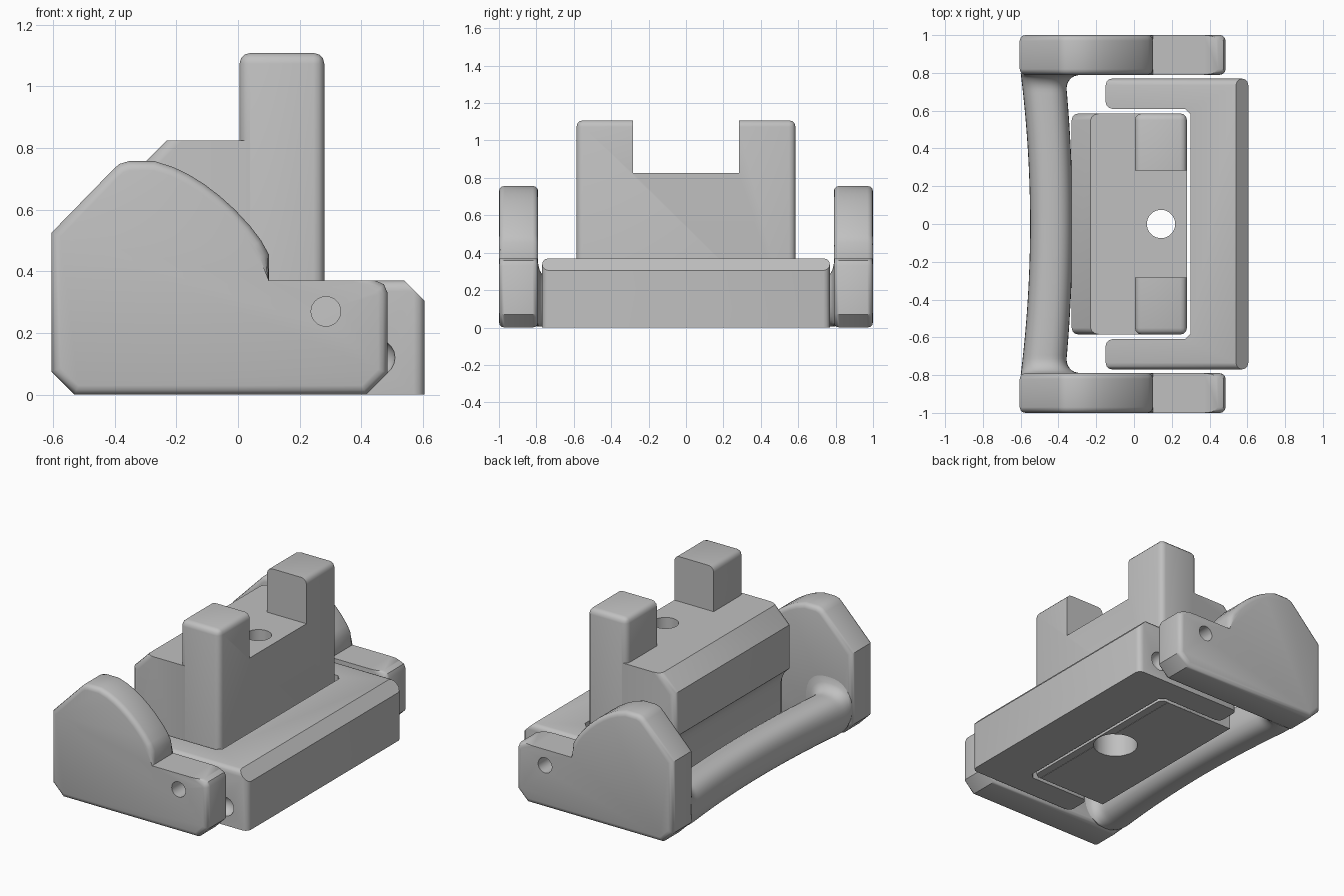
import bpy, bmesh, math
from mathutils import Matrix

cube = bpy.data.objects.get("Cube")
if cube:
    bpy.data.objects.remove(cube, do_unlink=True)

grey = bpy.data.materials.new("plain grey")
grey.use_nodes = True
grey.diffuse_color = (0.53, 0.53, 0.53, 1)
bsdf = next(n for n in grey.node_tree.nodes if n.type == 'BSDF_PRINCIPLED')
bsdf.inputs["Base Color"].default_value = (0.53, 0.53, 0.53, 1)


def finish(name, bm):
    bmesh.ops.recalc_face_normals(bm, faces=bm.faces)
    mesh = bpy.data.meshes.new(name)
    bm.to_mesh(mesh)
    bm.free()
    mesh.materials.append(grey)
    ob = bpy.data.objects.new(name, mesh)
    bpy.context.collection.objects.link(ob)
    return ob


def prism(name, pts, axis, lo, hi, pick=None, width=0.035, segments=3):
    """Extrude an outline along y or z, rounding the edges chosen by pick."""
    bm = bmesh.new()
    place = (lambda p, t: (p[0], t, p[1])) if axis == 'y' else (lambda p, t: (p[0], p[1], t))
    a, b = [[bm.verts.new(place(p, t)) for p in pts] for t in (lo, hi)]
    bm.faces.new(a)
    bm.faces.new(b)
    n = len(pts)
    for i in range(n):
        j = (i + 1) % n
        bm.faces.new((a[i], a[j], b[j], b[i]))
    bmesh.ops.recalc_face_normals(bm, faces=bm.faces)
    if pick:
        edges = [e for e in bm.edges if pick(e.verts[0].co, e.verts[1].co)]
        bmesh.ops.bevel(bm, geom=edges, offset=width, segments=segments,
                        profile=0.5, affect='EDGES', clamp_overlap=True)
    return finish(name, bm)


def box(name, x, y, z, pick=None):
    pts = [(x[0], y[0]), (x[1], y[0]), (x[1], y[1]), (x[0], y[1])]
    return prism(name, pts, 'z', z[0], z[1], pick)


def cylinder(name, r, lo, hi, axis, u, v):
    ring = [(u + r * math.cos(i * math.tau / 32), v + r * math.sin(i * math.tau / 32))
            for i in range(32)]
    return prism(name, ring, axis, lo, hi)


def combine(ob, other, operation):
    mod = ob.modifiers.new("combine", 'BOOLEAN')
    mod.operation, mod.object, mod.solver = operation, other, 'EXACT'
    bpy.context.view_layer.objects.active = ob
    bpy.ops.object.modifier_apply(modifier=mod.name)
    bpy.data.objects.remove(other, do_unlink=True)


def smooth(ob):
    bpy.ops.object.select_all(action='DESELECT')
    ob.select_set(True)
    bpy.context.view_layer.objects.active = ob
    bpy.ops.object.shade_smooth_by_angle(angle=math.radians(32))


def upright(a, b):
    return abs(a.z - b.z) > 0.05 and abs(a.x - b.x) < 0.01 and abs(a.y - b.y) < 0.01


# Side plates with a curved shoulder and a pivot hole
outline = [(-0.53, 0), (-0.605, 0.075), (-0.605, 0.525), (-0.405, 0.73), (-0.385, 0.748),
           (-0.355, 0.757), (-0.27, 0.757),
           (-0.21, 0.738), (-0.16, 0.714), (-0.11, 0.683), (-0.06, 0.645), (-0.01, 0.6),
           (0.04, 0.546), (0.075, 0.5), (0.1, 0.455), (0.1, 0.37), (0.445, 0.37),
           (0.473, 0.358), (0.485, 0.33), (0.485, 0.07), (0.415, 0)]


def plate_rim(a, b):
    step = a.z > 0.365 and b.z > 0.365 and max(a.x, b.x) > 0.11
    return abs(a.y - b.y) < 0.01 and not step


for side, label in ((1, "back"), (-1, "front")):
    lo, hi = sorted((side * 0.79, side))
    plate = prism(label + "_side_plate", outline, 'y', lo, hi, plate_rim, 0.03)
    combine(plate, cylinder("pin_cutter", 0.048, lo - 0.1, hi + 0.1, 'y', 0.285, 0.27),
            'DIFFERENCE')
    smooth(plate)

# Bowed grip bar flaring into the plates
bm = bmesh.new()
rings = []
steps, around = 60, 32
for i in range(steps + 1):
    y = -0.8 * math.cos(math.pi * i / steps)
    bow = 1 - (y / 0.8) ** 2
    near = max(0, 1 - max(0, 0.79 - abs(y)) / 0.08)
    flare = 0.08 * (1 - math.sqrt(max(0, 1 - near ** 2)))
    left, right = -0.6 + 0.05 * bow, -0.365 + 0.04 * bow + flare
    bottom, top = 0.005, 0.26 + flare
    ring = []
    for k in range(around):
        c, s = math.cos(k * math.tau / around), math.sin(k * math.tau / around)
        x = (left + right) / 2 + (right - left) / 2 * math.copysign(abs(c) ** 0.8, c)
        z = (bottom + top) / 2 + (top - bottom) / 2 * math.copysign(abs(s) ** 0.8, s)
        ring.append(bm.verts.new((x, y, z)))
    rings.append(ring)
for a, b in zip(rings, rings[1:]):
    for k in range(around):
        j = (k + 1) % around
        bm.faces.new((a[k], a[j], b[j], b[k]))
bm.faces.new(rings[0])
bm.faces.new(rings[-1])
smooth(finish("grip_bar", bm))

# C-shaped bracket around the tower
half = [(0.605, 0.77), (-0.15, 0.77), (-0.15, 0.61), (0.27, 0.61), (0.3, 0.58)]
loop = half + [(x, -y) for x, y in reversed(half)]


def bracket_round(a, b):
    corner = upright(a, b) and (a.x > 0.5 or a.x < -0.1)
    long_top = min(a.z, b.z) > 0.3 and abs(a.y - b.y) < 0.01 and abs(a.y) > 0.7
    return corner or long_top


bracket = prism("bracket", loop, 'z', 0, 0.37, bracket_round)
wedge = prism("wedge_cutter", [(0.53, 0.38), (0.7, 0.38), (0.7, 0.21)], 'y', -1, 1)
combine(bracket, wedge, 'DIFFERENCE')
# Detent dimples facing the side plates
for side in (1, -1):
    bm = bmesh.new()
    bmesh.ops.create_uvsphere(bm, u_segments=20, v_segments=10, radius=0.06,
                              matrix=Matrix.Translation((0.45, side * 0.775, 0.12)))
    combine(bracket, finish("dimple_cutter", bm), 'DIFFERENCE')
smooth(bracket)

# Tower: chamfered block undercut beside the bar, with two posts and a stepped bore
profile = [(-0.25, 0), (-0.25, 0.3), (-0.258, 0.355), (-0.28, 0.405), (-0.33, 0.45),
           (-0.33, 0.725), (-0.23, 0.825), (0.23, 0.825), (0.23, 0)]


def tower_round(a, b):
    return abs(a.y - b.y) < 0.01 and min(a.z, b.z) > 0.44 and max(a.x, b.x) < -0.2


tower = prism("tower", profile, 'y', -0.585, 0.585, tower_round)
posts = box("posts", (0.005, 0.28), (-0.5855, 0.5855), (0.002, 1.108),
            lambda a, b: max(a.z, b.z) > 0.5)
combine(tower, posts, 'UNION')
combine(tower, box("slot_cutter", (-0.1, 0.5), (-0.283, 0.283), (0.825, 1.3)), 'DIFFERENCE')
combine(tower, cylinder("bore_cutter", 0.075, -0.2, 1.3, 'z', 0.143, 0), 'DIFFERENCE')
combine(tower, cylinder("counterbore_cutter", 0.13, -0.2, 0.25, 'z', 0.143, 0), 'DIFFERENCE')
smooth(tower)
